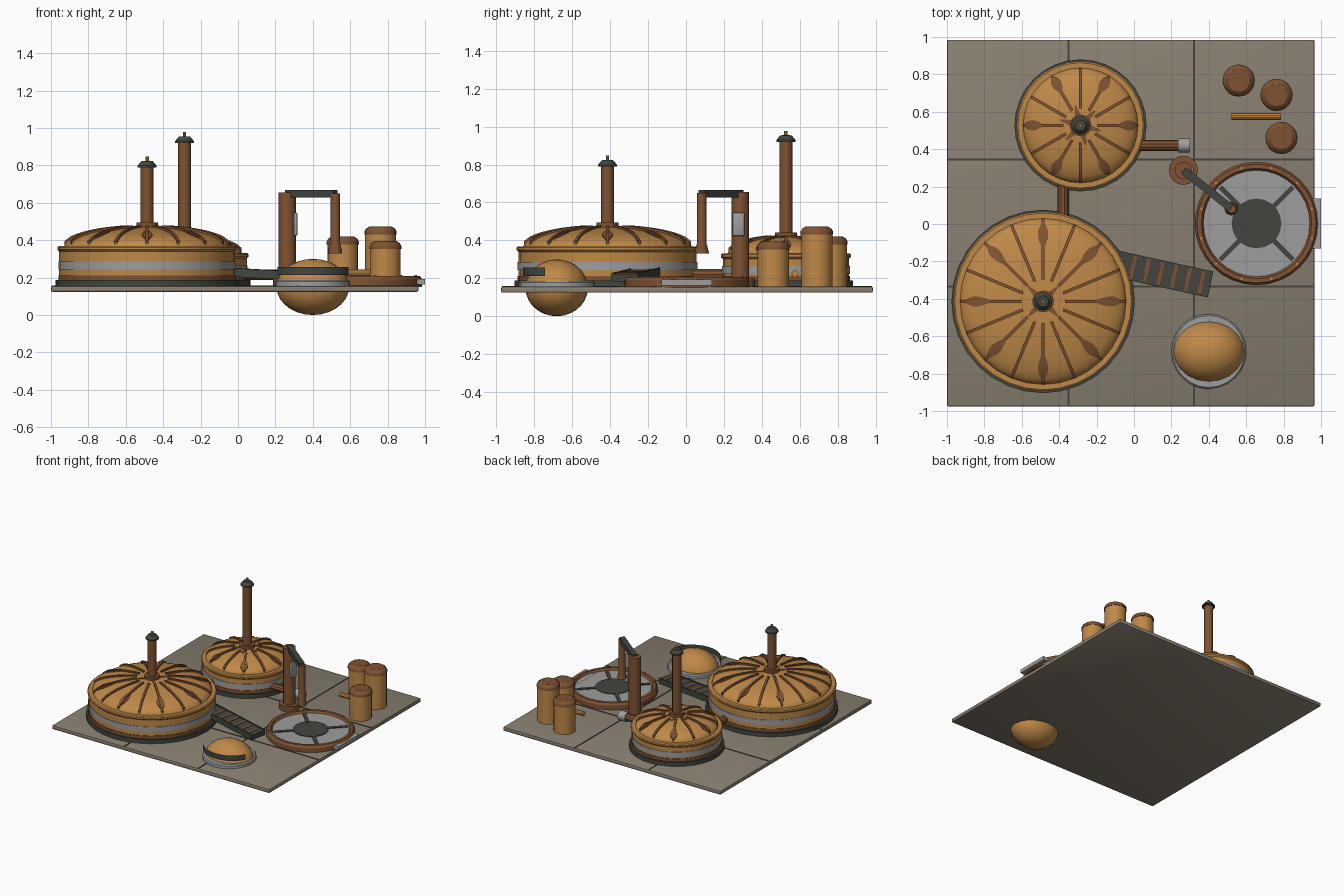
import bpy, bmesh, math
from mathutils import Matrix, Vector

if "Cube" in bpy.data.objects:
    bpy.data.objects.remove(bpy.data.objects["Cube"])


def mat(name, c):
    m = bpy.data.materials.new(name)
    m.diffuse_color = (*c, 1)
    m.use_nodes = True
    m.node_tree.nodes["Principled BSDF"].inputs["Base Color"].default_value = m.diffuse_color
    return m


GOLD = mat("brass gold", (0.52, 0.25, 0.065))
RUST = mat("rusty copper", (0.21, 0.085, 0.032))
STONE = mat("slab stone", (0.25, 0.215, 0.165))
DARK = mat("dark iron", (0.054, 0.060, 0.050))
GREY = mat("light steel", (0.34, 0.34, 0.34))


def finish(name, bm, m, fix=True):
    if fix:
        bmesh.ops.recalc_face_normals(bm, faces=bm.faces)
    me = bpy.data.meshes.new(name)
    bm.to_mesh(me)
    bm.free()
    o = bpy.data.objects.new(name, me)
    me.materials.append(m)
    bpy.context.collection.objects.link(o)
    return o


def lathe(name, c, prof, m, n=24, matrix=None):
    """Spin an (r, z) profile around a vertical axis through c."""
    bm = bmesh.new()
    rings = []
    for r, z in prof:
        k = 1 if r == 0 else n
        rings.append([bm.verts.new((r * math.cos(2 * math.pi * i / n),
                                    r * math.sin(2 * math.pi * i / n), z)) for i in range(k)])
    for a, b in zip(rings, rings[1:]):
        for i in range(n):
            q = [a[i % len(a)], a[(i + 1) % n % len(a)], b[(i + 1) % n % len(b)], b[i % len(b)]]
            bm.faces.new(list(dict.fromkeys(q)))
    if matrix:
        bm.transform(matrix)
    bm.transform(Matrix.Translation((c[0], c[1], c[2] if len(c) > 2 else 0)))
    return finish(name, bm, m)


def cyl(name, c, r, z0, z1, m, n=24):
    return lathe(name, c, [(0, z0), (r, z0), (r, z1), (0, z1)], m, n)


def pipe(name, a, b, r, m, n=10):
    a, b = Vector(a), Vector(b)
    rot = (b - a).to_track_quat('Z', 'Y').to_matrix().to_4x4()
    return lathe(name, a, [(0, 0), (r, 0), (r, (b - a).length), (0, (b - a).length)], m, n, rot)


def box(name, c, s, m, rot=None, bevel=0):
    bm = bmesh.new()
    bmesh.ops.create_cube(bm, size=1)
    bm.transform(Matrix.Diagonal((*s, 1)))
    if bevel:
        bmesh.ops.bevel(bm, geom=bm.edges[:], offset=bevel, segments=2, affect='EDGES', profile=0.5)
    if rot:
        bm.transform(rot)
    bm.transform(Matrix.Translation(c))
    return finish(name, bm, m)


def strips(name, c, zfun, angles, r0, r1, width, lift, m, steps=8):
    """Radial strips that hug a dome; width(t) gives the half width along the strip."""
    bm = bmesh.new()
    for a in angles:
        prev = None
        for i in range(steps + 1):
            t = i / steps
            r, w = r0 + (r1 - r0) * t, width(t)
            z = zfun(r)
            ring = []
            for s, dz in ((-w, -0.012), (-w, lift), (w, lift), (w, -0.012)):
                ring.append(bm.verts.new((c[0] + r * math.cos(a) - s * math.sin(a),
                                          c[1] + r * math.sin(a) + s * math.cos(a), z + dz)))
            if prev:
                for k in range(4):
                    bm.faces.new((prev[k], prev[(k + 1) % 4], ring[(k + 1) % 4], ring[k]))
            if i in (0, steps):
                bm.faces.new(ring)
            prev = ring
    return finish(name, bm, m)


# ground slab with panel seams
G = 0.156
box("slab", (-0.0175, 0.005, 0.14), (1.965, 1.96, 0.032), STONE, bevel=0.008)
for i, x in enumerate((-0.35, 0.32)):
    box(f"slab_seam_x{i}", (x, 0.005, G), (0.01, 1.95, 0.006), DARK)
for i, y in enumerate((0.345, -0.335)):
    box(f"slab_seam_y{i}", (-0.0175, y, G), (1.955, 0.01, 0.006), DARK)


def dome_house(tag, c, R, rim, rise, ribs, patches, band, chim_top):
    rd = R - 0.035

    def zf(r):
        return rim + rise * math.sqrt(max(0, 1 - (r / (rd + 0.004)) ** 2))
    # footing, wall, bands and flared rim
    cyl(tag + "_footing", c, R + 0.01, 0.15, 0.188, DARK, 32)
    cyl(tag + "_lower_band", c, R - 0.005, 0.185, 0.212, RUST, 32)
    lathe(tag + "_wall", c, [(R - 0.01, 0.2), (R - 0.01, rim - 0.025), (R, rim - 0.015),
                             (R, rim - 0.003), (R - 0.008, rim + 0.003), (rd - 0.02, rim + 0.003)], GOLD, 32)
    lathe(tag + "_steel_band", c, [(R - 0.02, band), (R - 0.006, band), (R - 0.006, band + 0.042),
                                   (R - 0.02, band + 0.042)], GREY, 32)
    # roof dome
    prof = [(rd * math.cos(i * math.pi / 20), rim + rise * math.sin(i * math.pi / 20)) for i in range(10)]
    lathe(tag + "_roof", c, prof + [(0, rim + rise)], GOLD, 32)
    ang = [2 * math.pi * i / ribs for i in range(ribs)]
    strips(tag + "_ribs", c, zf, ang, 0.19 * R + 0.025, rd - 0.004, lambda t: 0.008, 0.011, RUST, 10)
    # rust streaks on the roof
    pang = [2 * math.pi * i / patches for i in range(patches)]
    strips(tag + "_streaks", c, zf, pang, 0.55 * R, 0.88 * R,
           lambda t: 0.004 + 0.024 * math.sin(math.pi * t ** 1.4), 0.004, RUST)
    strips(tag + "_collar_streaks", c, zf, [a + math.pi / 4 for a in pang[::max(1, patches // 4)]],
           0.04, 0.11, lambda t: 0.018 - 0.013 * t, 0.004, RUST, 3)
    # chimney with cap and finial
    top = rim + rise
    cyl(tag + "_chimney_flange", c, 0.058, top - 0.015, top + 0.022, RUST, 16)
    cyl(tag + "_chimney", c, 0.034, top, chim_top - 0.035, RUST, 12)
    lathe(tag + "_chimney_cap", c, [(0, chim_top - 0.046), (0.05, chim_top - 0.046), (0.05, chim_top - 0.036),
                                    (0.03, chim_top - 0.012), (0, chim_top - 0.01)], DARK, 12)
    cyl(tag + "_finial", c, 0.009, chim_top - 0.02, chim_top + 0.012, GOLD, 8)


dome_house("large_dome", (-0.486, -0.414), 0.48, 0.365, 0.107, 16, 8, 0.243, 0.835)
dome_house("small_dome", (-0.286, 0.527), 0.343, 0.328, 0.092, 12, 6, 0.222, 0.966)

# pipes
pipe("link_pipe", (-0.38, 0.0, 0.22), (-0.38, 0.26, 0.22), 0.03, RUST)
pipe("outlet_pipe", (0.0, 0.42, 0.215), (0.27, 0.42, 0.215), 0.029, RUST)
pipe("outlet_coupling", (0.235, 0.42, 0.215), (0.3, 0.42, 0.215), 0.038, GREY, 12)
pipe("tank_pipe", (0.52, 0.575, 0.225), (0.785, 0.575, 0.225), 0.019, GOLD)

# storage tanks
for i, (x, y, h) in enumerate(((0.56, 0.767, 0.42), (0.762, 0.69, 0.473), (0.788, 0.46, 0.395))):
    cyl(f"tank_{i}", (x, y), 0.082, 0.15, h - 0.03, GOLD, 20)
    lathe(f"tank_cap_{i}", (x, y), [(0, h - 0.042), (0.086, h - 0.042), (0.086, h - 0.027), (0.078, h - 0.012),
                                    (0.06, h), (0, h)], RUST, 20)

# landing pad
P = (0.655, 0.003)
lathe("pad_rim", P, [(0.27, 0.15), (0.33, 0.15), (0.33, 0.19), (0.318, 0.208), (0.295, 0.208), (0.283, 0.19),
                     (0.27, 0.19)], RUST, 32)
cyl("pad_deck", P, 0.285, 0.15, 0.192, GREY, 32)
cyl("pad_hub", P, 0.133, 0.18, 0.197, DARK, 20)
for i in range(4):
    a = math.pi / 4 + i * math.pi / 2
    box(f"pad_spoke_{i}", (P[0] + 0.195 * math.cos(a), P[1] + 0.195 * math.sin(a), 0.193),
        (0.16, 0.026, 0.01), DARK, Matrix.Rotation(a, 4, 'Z'))
for i in range(12):
    a = math.pi / 12 + i * math.pi / 6
    cyl(f"pad_bolt_{i}", (P[0] + 0.306 * math.cos(a), P[1] + 0.306 * math.sin(a)), 0.007, 0.2, 0.213, GOLD, 6)
box("pad_step", (0.95, 0.003, 0.178), (0.1, 0.266, 0.03), GREY)

# fuelling crane
C, N = Vector((0.264, 0.287, 0)), Vector((0.52, 0.083, 0))
cyl("crane_base", C, 0.078, 0.15, 0.2, RUST, 16)
cyl("crane_post", C, 0.047, 0.18, 0.655, RUST, 14)
box("crane_plate", (0.307, 0.277, 0.485), (0.022, 0.062, 0.125), GREY, bevel=0.008)
d = N - C
box("crane_arm", (C + N) / 2 + Vector((0, 0, 0.647)), (d.length, 0.042, 0.04), DARK,
    Matrix.Rotation(math.atan2(d.y, d.x), 4, 'Z'))
lathe("crane_nozzle", N, [(0, 0.33), (0.037, 0.33), (0.037, 0.34), (0.025, 0.385), (0.025, 0.65), (0, 0.65)],
      RUST, 12)

# sloping conveyor ramp with slats
yaw = Matrix.Rotation(math.radians(-12.4), 4, 'Z') @ Matrix.Rotation(math.radians(3), 4, 'Y')
end = Vector((0.408, -0.323, 0.202))
box("ramp", end + yaw @ Vector((-0.29, 0, 0)), (0.58, 0.142, 0.04), DARK, yaw)
for i in range(6):
    box(f"ramp_slat_{i}", end + yaw @ Vector((-0.05 - 0.075 * i, 0, 0.019)), (0.02, 0.13, 0.008), RUST, yaw)
for s in (-1, 1):
    box(f"ramp_rail_{s}", end + yaw @ Vector((-0.29, s * 0.066, 0.02)), (0.58, 0.01, 0.012), DARK, yaw)

# round pod sunk through the slab, with collar ring and wraparound window
S = (0.4, -0.682)
bm = bmesh.new()
bmesh.ops.create_uvsphere(bm, u_segments=20, v_segments=14, radius=1)
bm.transform(Matrix.Translation((*S, 0.15)) @ Matrix.Diagonal((0.194, 0.165, 0.15, 1)))
finish("pod", bm, GOLD)
lathe("pod_collar", S, [(0.15, 0.15), (0.2, 0.15), (0.2, 0.178), (0.192, 0.186), (0.15, 0.186)], GREY, 24)
bm = bmesh.new()
prev = None
for i in range(13):
    a = math.radians(200 + 140 * i / 12)
    cur = [bm.verts.new((S[0] + 0.202 * math.cos(a), S[1] + 0.177 * math.sin(a), z)) for z in (0.213, 0.257)]
    if prev:
        bm.faces.new((prev[0], cur[0], cur[1], prev[1]))
    prev = cur
finish("pod_window", bm, DARK, False)

# smooth rounded parts, keep hard edges
bpy.ops.object.select_all(action='SELECT')
bpy.context.view_layer.objects.active = bpy.data.objects["slab"]
bpy.ops.object.shade_smooth_by_angle(angle=math.radians(32))
